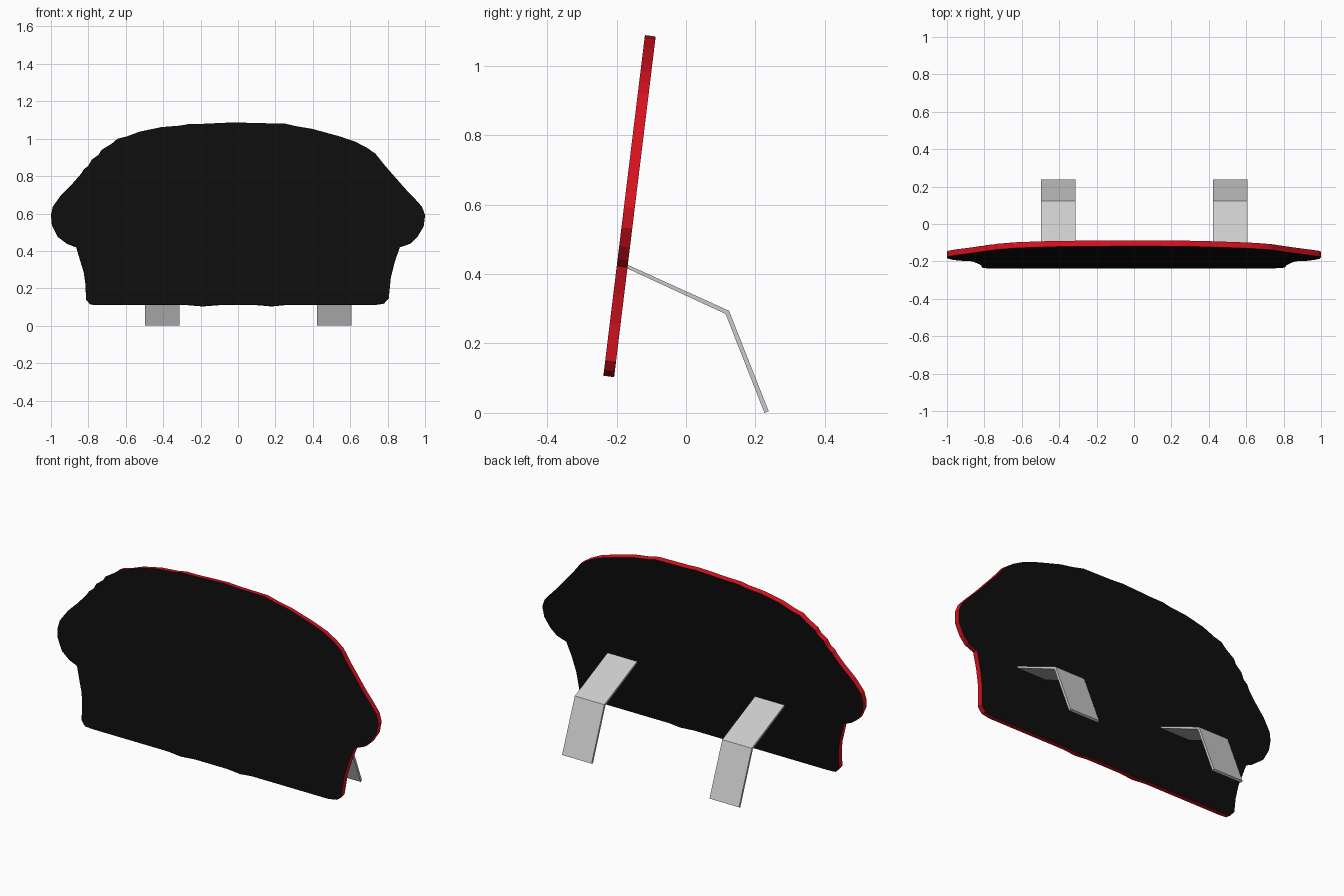
import bpy, bmesh
from mathutils import Vector

if "Cube" in bpy.data.objects:
    bpy.data.objects.remove(bpy.data.objects["Cube"])


def material(name, rgb):
    m = bpy.data.materials.new(name)
    m.diffuse_color = (*rgb, 1)
    m.use_nodes = True
    m.node_tree.nodes["Principled BSDF"].inputs["Base Color"].default_value = m.diffuse_color
    return m


def extrude_profile(name, points, offset, materials=()):
    """Closed solid: planar outline swept along offset; caps use slot 0, rim slot 1."""
    bm = bmesh.new()
    near = [bm.verts.new(p) for p in points]
    far = [bm.verts.new(Vector(p) + Vector(offset)) for p in points]
    bm.faces.new(near)
    bm.faces.new(far[::-1])
    n = len(points)
    for i in range(n):
        j = (i + 1) % n
        f = bm.faces.new((near[i], near[j], far[j], far[i]))
        f.material_index = 1 if len(materials) > 1 else 0
    bmesh.ops.recalc_face_normals(bm, faces=bm.faces)
    mesh = bpy.data.meshes.new(name)
    bm.to_mesh(mesh)
    bm.free()
    for m in materials:
        mesh.materials.append(m)
    obj = bpy.data.objects.new(name, mesh)
    bpy.context.collection.objects.link(obj)
    return obj


black = material("black_face", (0.004, 0.004, 0.004))
red = material("red_edge", (0.7, 0.006, 0.014))

# Panel outline (x, z) seen from the front, clockwise from bottom left
outline = [
    (-.79, .117), (-.813, .145), (-.815, .22), (-.825, .29), (-.842, .345),
    (-.865, .423), (-.915, .442), (-.965, .48), (-.995, .54), (-1, .593),
    (-.99, .637), (-.945, .70), (-.885, .76), (-.837, .815), (-.826, .835),
    (-.80, .855), (-.783, .887), (-.745, .915), (-.73, .94), (-.676, .973),
    (-.644, 1.0), (-.595, 1.012), (-.525, 1.038), (-.41, 1.062), (-.31, 1.07),
    (-.26, 1.079), (-.18, 1.08), (-.10, 1.084), (0, 1.088), (.07, 1.084),
    (.25, 1.081), (.315, 1.066), (.395, 1.053), (.465, 1.034), (.545, 1.012),
    (.625, .985), (.687, .953), (.735, .92), (.785, .857), (.89, .737),
    (.945, .68), (.983, .637), (1, .593), (.993, .535), (.96, .48),
    (.922, .443), (.865, .423), (.838, .345), (.817, .26), (.81, .19),
    (.806, .15), (.78, .122), (.73, .114), (.25, .114), (.18, .107),
    (.10, .114), (-.10, .114), (-.19, .107), (-.27, .114), (-.74, .114),
]

# Leaning panel: black front and back, red rim
lean = 0.122
panel_points = [(x, -0.238 + lean * (z - 0.107), z) for x, z in outline]
extrude_profile("leaning_panel", panel_points, (0, 0.031, -0.004), (black, red))

# Two bent strip legs behind the panel (profile in y, z)
leg = [(-.178, .431), (.124, .294), (.238, .005),
       (.226, 0), (.114, .285), (-.182, .422)]
width = 0.184
for name, cx in (("left_leg", -0.405), ("right_leg", 0.515)):
    extrude_profile(name, [(cx - width / 2, y, z) for y, z in leg], (width, 0, 0))
